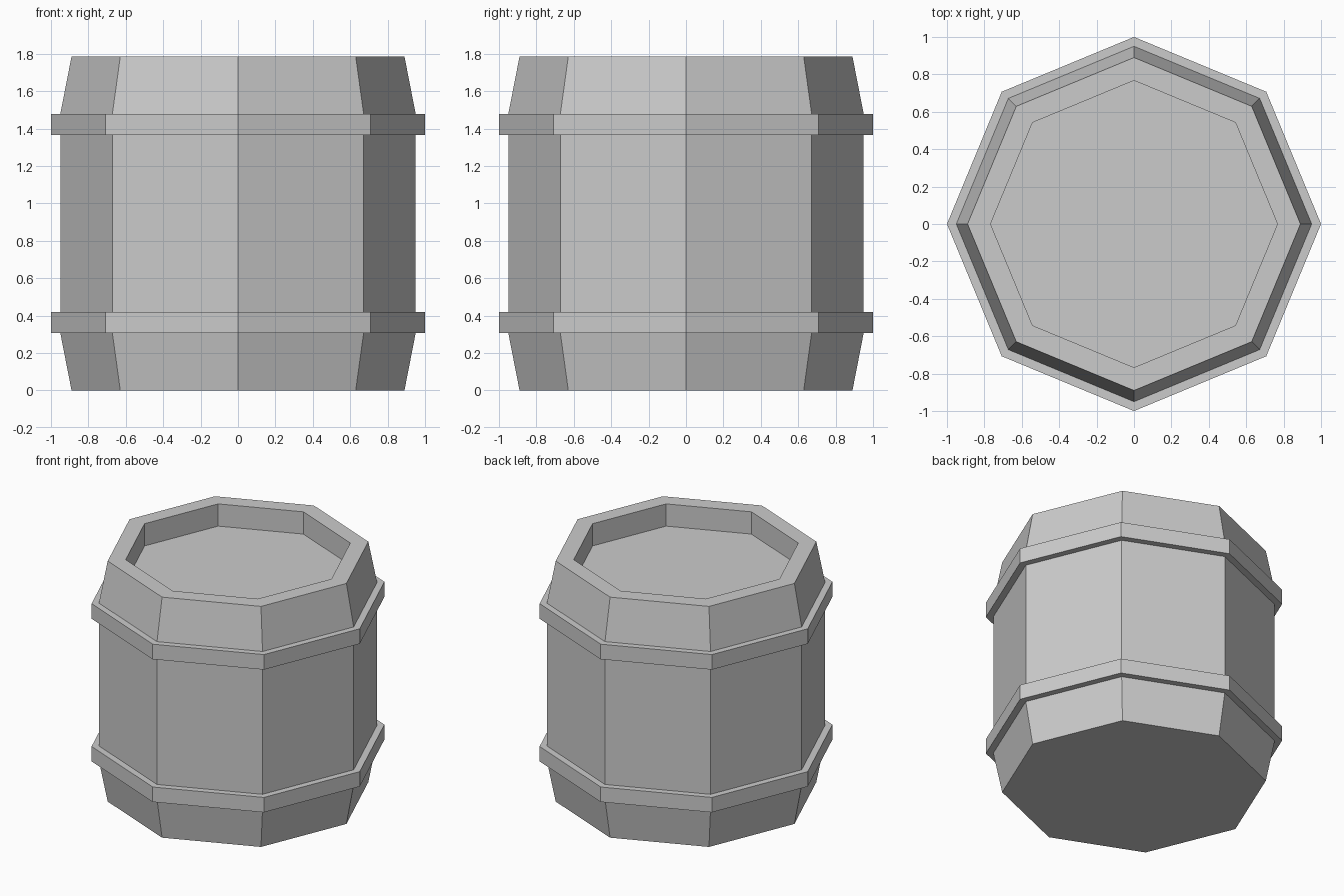
import bpy, bmesh
from math import cos, sin, pi

if "Cube" in bpy.data.objects:
    bpy.data.objects.remove(bpy.data.objects["Cube"])

SIDES = 8


def lathe(name, profile):
    """Revolve (radius, z) points into a flat-faced octagonal solid, capped at both ends."""
    bm = bmesh.new()
    rings = [[bm.verts.new((r * cos(2 * pi * i / SIDES), r * sin(2 * pi * i / SIDES), z))
              for i in range(SIDES)] for r, z in profile]
    for low, high in zip(rings, rings[1:]):
        for i in range(SIDES):
            j = (i + 1) % SIDES
            bm.faces.new((low[i], low[j], high[j], high[i]))
    bm.faces.new(rings[0][::-1])
    bm.faces.new(rings[-1])
    bmesh.ops.recalc_face_normals(bm, faces=bm.faces)
    mesh = bpy.data.meshes.new(name)
    bm.to_mesh(mesh)
    bm.free()
    obj = bpy.data.objects.new(name, mesh)
    bpy.context.collection.objects.link(obj)
    return obj


def hoop(z0, z1):
    """Raised band standing out from the staves."""
    return [(0.95, z0), (1.0, z0), (1.0, z1), (0.95, z1)]


# Tapered base, lower hoop, straight staves, upper hoop, tapered top, rim and sunken lid
profile = [(0.89, 0.0)]
profile += hoop(0.307, 0.418)
profile += hoop(1.366, 1.478)
profile += [(0.89, 1.785), (0.767, 1.785), (0.767, 1.62)]
lathe("barrel", profile)
